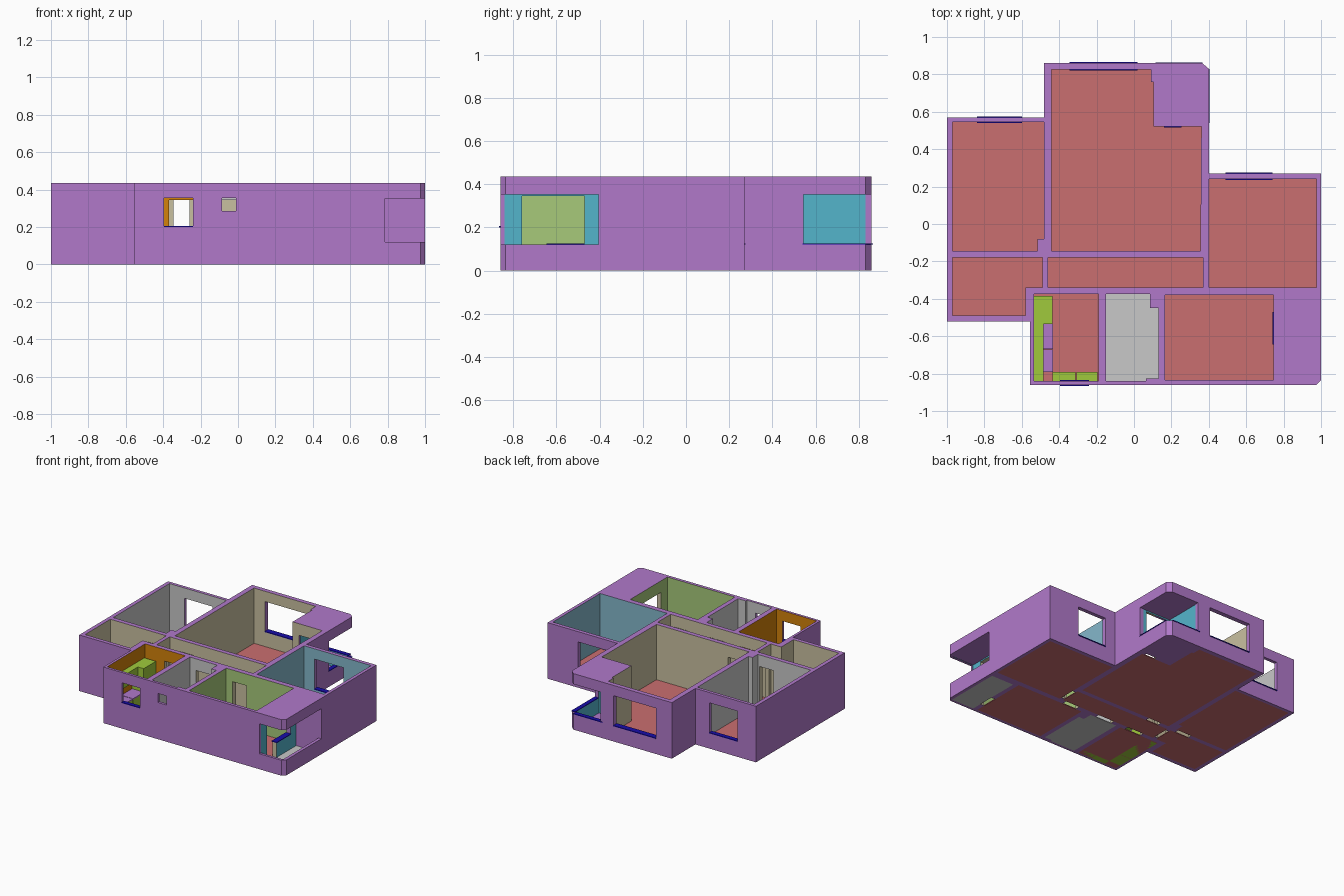
import bpy, bmesh

cube = bpy.data.objects.get("Cube")
if cube:
    bpy.data.objects.remove(cube, do_unlink=True)

WALL_TOP, SILL, HEAD, DOOR_TOP = 0.435, 0.12, 0.355, 0.345


# Materials
def material(name, r, g, b):
    def linear(c):
        c /= 255
        return c / 12.92 if c < 0.04 else ((c + 0.055) / 1.055) ** 2.4
    mat = bpy.data.materials.new(name)
    mat.use_nodes = True
    colour = (linear(r), linear(g), linear(b), 1)
    mat.diffuse_color = colour
    mat.node_tree.nodes["Principled BSDF"].inputs["Base Color"].default_value = colour
    return mat


purple = material("purple plaster", 177, 121, 202)
beige = material("beige wall", 201, 192, 160)
grey = material("light grey", 200, 200, 200)
blue = material("pale blue wall", 133, 184, 203)
orange = material("orange wall", 211, 130, 10)
green = material("soft green wall", 167, 202, 122)
cyan = material("cyan balcony", 84, 181, 203)
salmon = material("salmon floor", 202, 110, 112)
navy = material("navy sill", 24, 12, 170)
lime = material("lime cabinet", 160, 202, 60)


# Helpers
def rect(x0, x1, y0, y1):
    return [(x0, y0), (x1, y0), (x1, y1), (x0, y1)]


def prism(name, outline, z0, z1, *mats):
    """Extrude an outline upwards from z0 to z1."""
    bm = bmesh.new()
    face = bm.faces.new([bm.verts.new((x, y, z0)) for x, y in outline])
    extruded = bmesh.ops.extrude_face_region(bm, geom=[face])["geom"]
    for v in extruded:
        if isinstance(v, bmesh.types.BMVert):
            v.co.z = z1
    bmesh.ops.recalc_face_normals(bm, faces=bm.faces)
    mesh = bpy.data.meshes.new(name)
    bm.to_mesh(mesh)
    bm.free()
    for m in mats:
        mesh.materials.append(m)
    obj = bpy.data.objects.new(name, mesh)
    bpy.context.collection.objects.link(obj)
    return obj


def carve(cutter):
    """Subtract a cutter from the walls, keeping the cutter's colours."""
    cutter.hide_render = True
    mod = walls.modifiers.new("carve", "BOOLEAN")
    mod.operation = "DIFFERENCE"
    mod.solver = "EXACT"
    mod.material_mode = "TRANSFER"
    mod.object = cutter
    with bpy.context.temp_override(object=walls, active_object=walls):
        bpy.ops.object.modifier_apply(modifier=mod.name)
    bpy.data.objects.remove(cutter, do_unlink=True)


# Outer block with chamfered balcony corners
walls = prism("walls", [
    (-0.555, -0.86), (0.975, -0.86), (1, -0.835), (1, 0.27), (0.4, 0.27),
    (0.4, 0.83), (0.365, 0.86), (-0.48, 0.86), (-0.48, 0.57), (-1, 0.57),
    (-1, -0.52), (-0.555, -0.52)], 0, WALL_TOP, purple)

# Rooms: each is carved out of the block and given a floor
rooms = {
    "left_bedroom": (grey, salmon, [
        (-0.97, -0.145), (-0.515, -0.145), (-0.515, -0.08), (-0.48, -0.08),
        (-0.48, 0.545), (-0.97, 0.545)]),
    "living_room": (beige, salmon, [
        (-0.44, -0.145), (0.355, -0.145), (0.36, 0.52), (0.105, 0.52),
        (0.105, 0.76), (0.09, 0.76), (0.09, 0.825), (-0.44, 0.825)]),
    "right_bedroom": (blue, salmon, rect(0.4, 0.975, -0.34, 0.24)),
    "entrance": (beige, salmon, [
        (-0.97, -0.49), (-0.58, -0.49), (-0.58, -0.34), (-0.49, -0.34),
        (-0.49, -0.18), (-0.97, -0.18)]),
    "corridor": (beige, salmon, rect(-0.46, 0.37, -0.34, -0.18)),
    "kitchen": (orange, salmon, rect(-0.535, -0.19, -0.84, -0.375)),
    "bathroom": (grey, grey, [
        (-0.15, -0.84), (0.065, -0.84), (0.065, -0.825), (0.13, -0.825),
        (0.13, -0.45), (0.085, -0.45), (0.085, -0.375), (-0.15, -0.375)]),
    "study": (green, salmon, rect(0.165, 0.745, -0.835, -0.38)),
}
for name, (paint, floor, outline) in rooms.items():
    carve(prism(name + "_cutter", outline, -0.1, 0.6, paint))
    prism(name + "_floor", outline, 0, 0.006, floor)

# Covered balconies: cyan walls, purple ceiling, one purple end wall
front_balcony = rect(0.78, 0.975, -0.84, -0.4)
back_balcony = rect(0.125, 0.37, 0.54, 0.83)
for outline in (front_balcony, back_balcony):
    cavity = prism("balcony_cutter", outline, -0.1, HEAD, cyan, purple)
    for face in cavity.data.polygons:
        end_wall = outline is front_balcony and face.normal.y > 0.9
        face.material_index = int(abs(face.normal.z) > 0.9 or end_wall)
    carve(cavity)
prism("front_balcony_floor", front_balcony, 0, 0.006, grey)
prism("back_balcony_floor", back_balcony, 0, 0.006, purple)
for outline in (rect(0.785, 1.1, -1, -0.405), rect(0.13, 0.6, 0.545, 1)):
    carve(prism("balcony_opening", outline, SILL, HEAD - 0.002, purple))

# Doorways run through the floor plane
for outline in (
        rect(-0.65, -0.53, -0.19, -0.13),     # left bedroom
        rect(-0.37, -0.26, -0.19, -0.13),     # living room
        rect(-0.5, -0.45, -0.32, -0.2),       # entrance
        rect(0.36, 0.41, -0.32, -0.2),        # right bedroom
        rect(-0.37, -0.23, -0.385, -0.33),    # kitchen
        rect(-0.1, 0.04, -0.385, -0.33),      # bathroom
        rect(0.22, 0.34, -0.39, -0.33),       # study
        rect(0.735, 0.79, -0.76, -0.64),      # front balcony
        rect(0.25, 0.34, 0.51, 0.55)):        # back balcony
    carve(prism("doorway", outline, -0.1, DOOR_TOP, beige))

# Windows, each with a thin sill
windows = {
    "living_room": (-0.345, 0.02, 0.82, 0.865, SILL),
    "left_bedroom": (-0.84, -0.6, 0.54, 0.575, SILL),
    "right_bedroom": (0.49, 0.74, 0.235, 0.275, SILL),
    "kitchen": (-0.395, -0.24, -0.865, -0.835, 0.2),
    "bathroom": (-0.085, -0.01, -0.865, -0.83, 0.285),
    "front_balcony": (0.74, 0.785, -0.645, -0.47, SILL),
    "back_balcony": (0.16, 0.255, 0.515, 0.545, SILL),
}
for name, (x0, x1, y0, y1, z) in windows.items():
    head = DOOR_TOP if "balcony" in name else HEAD
    carve(prism(name + "_window", rect(x0, x1, y0, y1), z, head, purple))
    if name != "bathroom":
        prism(name + "_sill", rect(x0, x1, y0, y1), z, z + 0.006, navy)

# Sills on the back balcony parapet
prism("parapet_sill_back", rect(0.115, 0.365, 0.83, 0.863), SILL, SILL + 0.006, navy)
prism("parapet_sill_side", rect(0.37, 0.403, 0.54, 0.83), SILL, SILL + 0.006, navy)

# Kitchen furniture
prism("tall_cabinet", rect(-0.535, -0.435, -0.535, -0.385), 0, 0.33, lime)
prism("wall_cabinet", rect(-0.535, -0.485, -0.84, -0.535), 0.23, 0.33, lime)
for i, (y0, y1) in enumerate(((-0.79, -0.672), (-0.668, -0.535))):
    prism(f"side_counter_{i}", rect(-0.535, -0.435, y0, y1), 0, 0.14, lime)
    prism(f"side_worktop_{i}", rect(-0.535, -0.433, y0, y1), 0.14, 0.148, purple)
for i, (x0, x1) in enumerate(((-0.435, -0.312), (-0.308, -0.195))):
    prism(f"front_counter_{i}", rect(x0, x1, -0.84, -0.79), 0, 0.148, lime)
